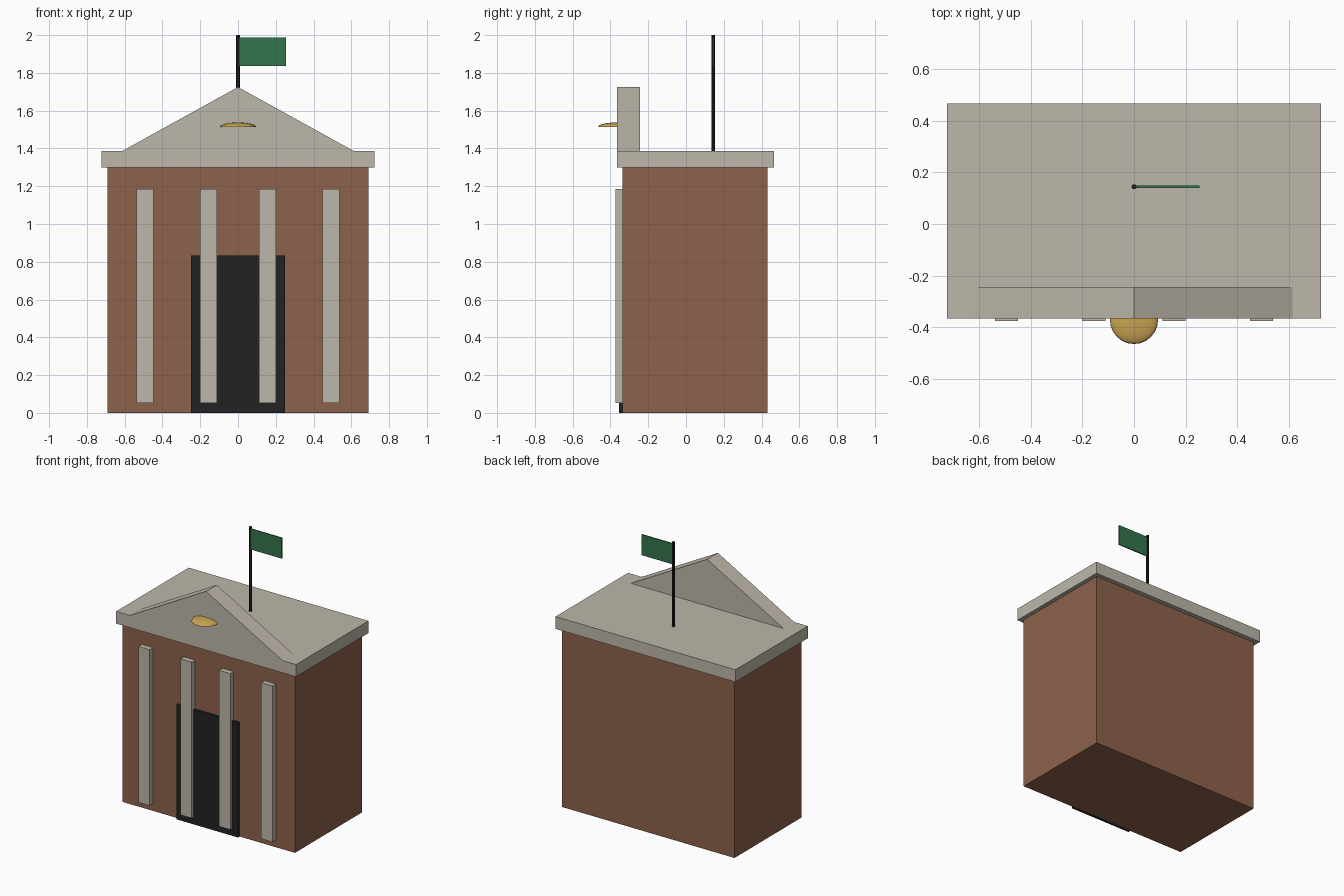
import bpy, bmesh, math

if "Cube" in bpy.data.objects:
    bpy.data.objects.remove(bpy.data.objects["Cube"])


def material(name, rgb):
    m = bpy.data.materials.new(name)
    m.diffuse_color = (*rgb, 1)
    m.use_nodes = True
    m.node_tree.nodes["Principled BSDF"].inputs["Base Color"].default_value = m.diffuse_color
    return m


BRICK = material("brick_brown", (0.27, 0.122, 0.069))
STONE = material("pale_stone", (0.515, 0.474, 0.402))
BLACK = material("near_black", (0.016, 0.016, 0.016))
GOLD = material("gold", (0.584, 0.376, 0.085))
GREEN = material("flag_green", (0.033, 0.178, 0.072))


def finish(name, bm, mat):
    bmesh.ops.recalc_face_normals(bm, faces=bm.faces)
    mesh = bpy.data.meshes.new(name)
    bm.to_mesh(mesh)
    bm.free()
    mesh.materials.append(mat)
    ob = bpy.data.objects.new(name, mesh)
    bpy.context.collection.objects.link(ob)
    return ob


def prism(name, outline, y0, y1, mat):
    """Extrude an x-z outline along y."""
    bm = bmesh.new()
    face = bm.faces.new([bm.verts.new((x, y0, z)) for x, z in outline])
    ext = bmesh.ops.extrude_face_region(bm, geom=[face])["geom"]
    verts = [v for v in ext if isinstance(v, bmesh.types.BMVert)]
    bmesh.ops.translate(bm, verts=verts, vec=(0, y1 - y0, 0))
    return finish(name, bm, mat)


def box(name, x0, x1, y0, y1, z0, z1, mat):
    return prism(name, [(x0, z0), (x1, z0), (x1, z1), (x0, z1)], y0, y1, mat)


# Main body and overhanging roof slab
box("walls", -0.692, 0.692, -0.335, 0.432, 0, 1.298, BRICK)
box("roof_slab", -0.722, 0.722, -0.366, 0.465, 1.298, 1.387, STONE)

# Triangular gable standing on the slab's front edge
prism("pediment", [(-0.612, 1.387), (0.612, 1.387), (0, 1.725)], -0.366, -0.243, STONE)

# Door and square columns
box("door", -0.248, 0.248, -0.354, -0.33, 0, 0.832, BLACK)
for i, x in enumerate((-0.493, -0.155, 0.155, 0.493)):
    box(f"column_{i + 1}", x - 0.045, x + 0.045, -0.374, -0.33, 0.052, 1.185, STONE)

# Flattened half-dome ornament on the gable
bm = bmesh.new()
bmesh.ops.create_uvsphere(bm, u_segments=24, v_segments=16, radius=0.093)
bmesh.ops.bisect_plane(bm, geom=bm.verts[:] + bm.edges[:] + bm.faces[:],
                       plane_co=(0, 0, 0), plane_no=(0, 0, -1), clear_outer=True)
bmesh.ops.holes_fill(bm, edges=[e for e in bm.edges if e.is_boundary])
bmesh.ops.scale(bm, vec=(1, 1, 0.25), verts=bm.verts)
bmesh.ops.translate(bm, vec=(0, -0.371, 1.514), verts=bm.verts)
dome = finish("ornament", bm, GOLD)
bpy.context.view_layer.objects.active = dome
dome.select_set(True)
bpy.ops.object.shade_smooth_by_angle(angle=math.radians(40))

# Flagpole and flag
bm = bmesh.new()
bmesh.ops.create_cone(bm, cap_ends=True, segments=8, radius1=0.01, radius2=0.01, depth=0.615)
bmesh.ops.translate(bm, vec=(0, 0.144, 1.6925), verts=bm.verts)
finish("flagpole", bm, BLACK)
box("flag", 0.003, 0.253, 0.14, 0.148, 1.837, 1.987, GREEN)
